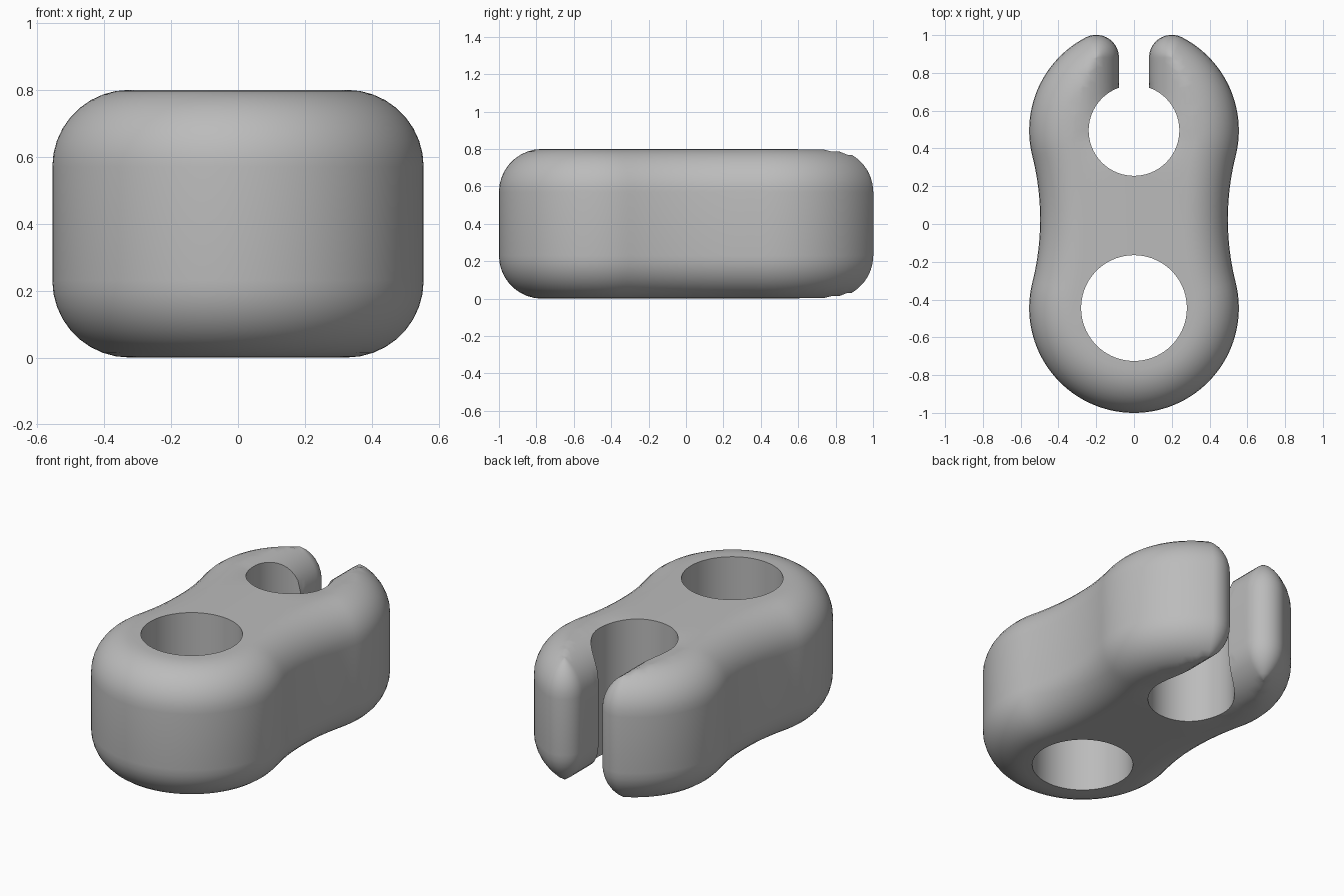
import bpy, bmesh, math
from mathutils import Vector as V
from mathutils.geometry import delaunay_2d_cdt, intersect_point_line

if "Cube" in bpy.data.objects:
    bpy.data.objects.remove(bpy.data.objects["Cube"])

HEIGHT, FILLET = 0.8, 0.23
LOBE_R, WAIST, SLOT, TIP_R = 0.555, 0.497, 0.08, 0.12
FRONT, BACK = V((0, -0.445)), V((0, 0.495))
FRONT_HOLE, BACK_HOLE = 0.28, 0.24
LAYERS = 9


def arc(centre, radius, start, end, steps):
    angles = [start + (end - start) * i / steps for i in range(steps + 1)]
    return [centre + radius * V((math.cos(a), math.sin(a))) for a in angles]


def mirrored(points):
    return [V((-p.x, p.y)) for p in points]


# Right half of the outline: front lobe, waist, back lobe, rounded tip
half = (BACK.y - FRONT.y) / 2
waist_r = (half**2 + WAIST**2 - LOBE_R**2) / (2 * (LOBE_R - WAIST))
waist_centre = V((WAIST + waist_r, (BACK.y + FRONT.y) / 2))
tilt = math.atan2(half, waist_centre.x)
tip_x = SLOT + TIP_R
tip = V((tip_x, BACK.y + math.sqrt((LOBE_R - TIP_R)**2 - tip_x**2)))
tip_start = math.atan2(tip.y - BACK.y, tip.x)
outer = arc(FRONT, LOBE_R, -math.pi / 2, tilt, 32)
outer += arc(waist_centre, waist_r, math.pi + tilt, math.pi - tilt, 20)[1:]
outer += arc(BACK, LOBE_R, -tilt, tip_start, 26)[1:]
outer += arc(tip, TIP_R, tip_start, math.pi, 18)[1:]

# Slot wall down to the back hole, then the hole wall
mouth_y = BACK.y + math.sqrt(BACK_HOLE**2 - SLOT**2)
outer += [V((SLOT, tip.y + (mouth_y - tip.y) * i / 6)) for i in range(1, 7)]
mouth = math.atan2(mouth_y - BACK.y, SLOT)
hole_half = arc(BACK, BACK_HOLE, mouth, -math.pi / 2, 36)[1:]
right = outer + hole_half
boundary = right + mirrored(right[1:-1])[::-1]
front_hole = arc(FRONT, FRONT_HOLE, 0, math.tau, 72)[:-1]

# Rounded edges follow the outline and the slot walls, not the holes
rail = outer + [V((SLOT, mouth_y + (BACK.y - mouth_y) * i / 8)) for i in range(1, 9)]


def edge_distance(p):
    p = V((abs(p.x), p.y))
    best = FILLET
    for a, b in zip(rail, rail[1:]):
        if (a - p).length < best + 0.1:
            t = min(1, max(0, intersect_point_line(p, a, b)[1]))
            best = min(best, (a + (b - a) * t - p).length)
    return best


# Inner points on parallel offsets of the rail
inner = []
for i, p in enumerate(rail):
    before = rail[i - 1] if i else V((-rail[1].x, rail[1].y))
    after = rail[min(i + 1, len(rail) - 1)]
    along = (after - before).normalized()
    for k in range(1, LAYERS + 1):
        d = FILLET * (1 - math.cos(k / LAYERS * math.pi / 2))
        q = p + V((-along.y, along.x)) * d
        clear = ((q - BACK).length > BACK_HOLE + 0.006
                 and (q - FRONT).length > FRONT_HOLE + 0.006)
        if clear and q.x > -1e-5 and edge_distance(q) > d - 0.0006:
            inner.append(q)
inner += mirrored([q for q in inner if q.x > 1e-4])

# Triangulate the plan
n, m = len(boundary), len(front_hole)
rim = [(n + i, n + (i + 1) % m) for i in range(m)]
points, _, faces, *_ = delaunay_2d_cdt(
    boundary + front_hole + inner, rim, [list(range(n))], 1, 1e-5)

# Top and underside are the same plan raised and lowered
bm = bmesh.new()
top, bottom = [], []
for p in points:
    d = edge_distance(p)
    rise = HEIGHT / 2 - FILLET + math.sqrt(max(0, FILLET**2 - (FILLET - d)**2))
    top.append(bm.verts.new((p.x, p.y, HEIGHT / 2 + rise)))
    bottom.append(bm.verts.new((p.x, p.y, HEIGHT / 2 - rise)))
count = {}
for f in faces:
    centre = sum((points[i] for i in f), V((0, 0))) / len(f)
    if (centre - FRONT).length < FRONT_HOLE * 0.9985:
        continue
    bm.faces.new([top[i] for i in f])
    bm.faces.new([bottom[i] for i in reversed(f)])
    for a, b in zip(f, f[1:] + f[:1]):
        count[a, b] = True

# Side, slot and hole walls
for a, b in count:
    if (b, a) not in count:
        bm.faces.new([top[b], top[a], bottom[a], bottom[b]])
bmesh.ops.recalc_face_normals(bm, faces=bm.faces)

mesh = bpy.data.meshes.new("clip_body")
bm.to_mesh(mesh)
bm.free()
clip = bpy.data.objects.new("clip_body", mesh)
bpy.context.collection.objects.link(clip)

grey = bpy.data.materials.new("plain grey")
grey.use_nodes = True
grey.diffuse_color = (0.5, 0.5, 0.5, 1)
grey.node_tree.nodes["Principled BSDF"].inputs["Base Color"].default_value = grey.diffuse_color
mesh.materials.append(grey)

bpy.context.view_layer.objects.active = clip
clip.select_set(True)
bpy.ops.object.shade_smooth_by_angle(angle=math.radians(60))
